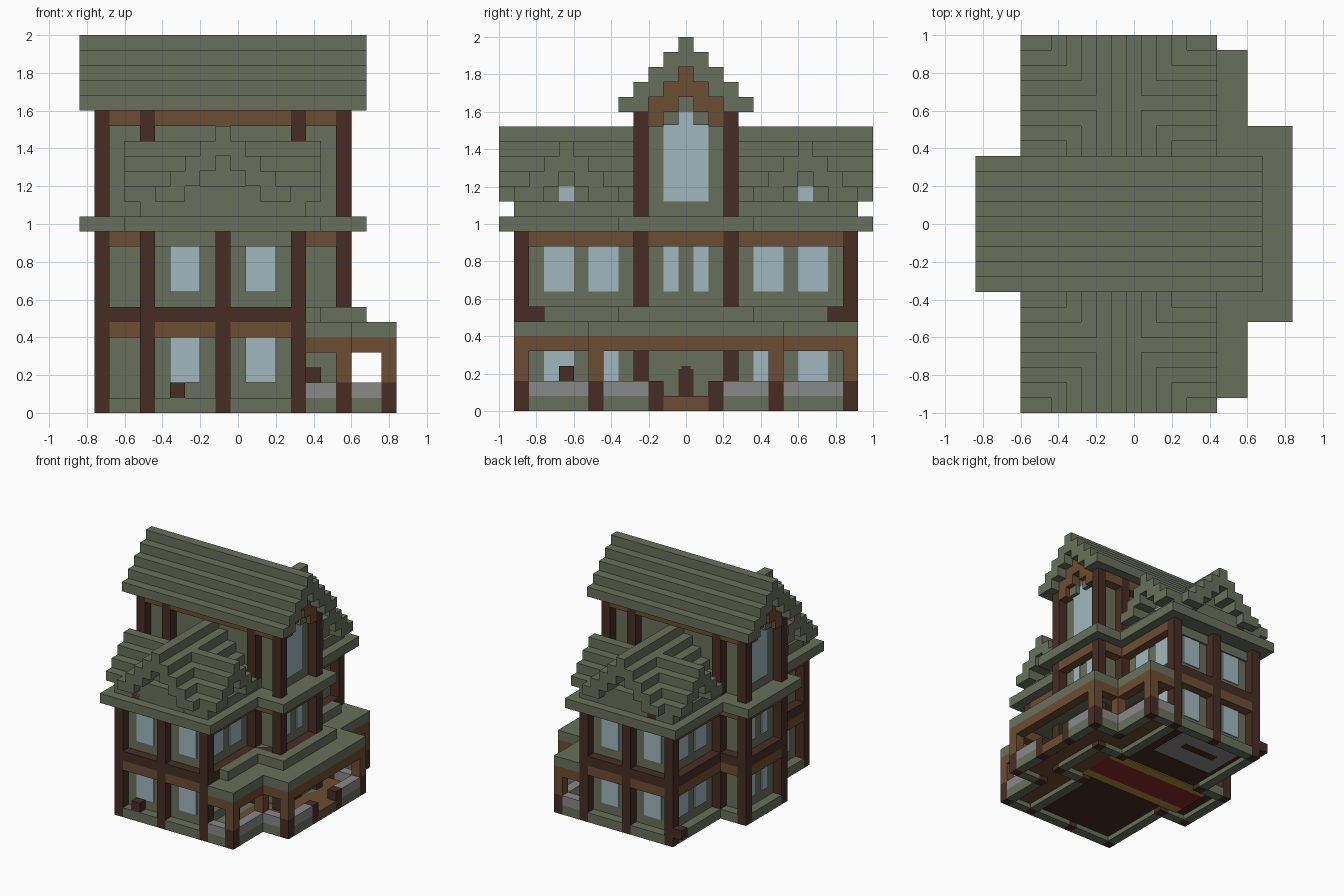
import bpy
import bmesh
from mathutils import Matrix, Vector

if "Cube" in bpy.data.objects:
    bpy.data.objects.remove(bpy.data.objects["Cube"])

U = 0.08    # building block size
CX = -0.08  # symmetry line of the house body in x


def material(name, r, g, b):
    m = bpy.data.materials.new(name)
    m.use_nodes = True
    m.diffuse_color = (r, g, b, 1)
    m.node_tree.nodes["Principled BSDF"].inputs["Base Color"].default_value = (r, g, b, 1)
    return m


GREEN = material("moss green", .138, .163, .104)
DARK = material("dark timber", .061, .027, .017)
BROWN = material("brown timber", .152, .074, .032)
GLASS = material("pale glass", .35, .475, .52)
GREY = material("grey stone", .25, .25, .25)
RED = material("red carpet", .26, .02, .02)
GOLD = material("gold trim", .40, .27, .03)

parts = {}


def box(part, mat, x0, x1, y0, y1, z0, z1, my=True, mx=False):
    """Add a box to a part, optionally mirrored in y and about the body centre in x."""
    bm = parts.setdefault(part, (bmesh.new(), mat))[0]
    spans_x = {(x0, x1)}
    if mx:
        spans_x.add((round(2 * CX - x1, 4), round(2 * CX - x0, 4)))
    spans_y = {(y0, y1)}
    if my:
        spans_y.add((-y1, -y0))
    for ax, bx in sorted(spans_x):
        for ay, by in sorted(spans_y):
            size = Vector((bx - ax, by - ay, z1 - z0))
            mid = Vector(((ax + bx) / 2, (ay + by) / 2, (z0 + z1) / 2))
            bmesh.ops.create_cube(bm, size=1, matrix=Matrix.Translation(mid) @ Matrix.Diagonal(size.to_4d()))


def stepped_gable(part, mat, axis, mid, run, top, first, last, core=None):
    """Stepped roof shell along an axis; core is the run of the recessed solid filling."""
    for k in range(first, last):
        z1 = top - k * U
        outer = U / 2 + k * U
        inner = max(0, outer - 2 * U)
        strips = [(mid - outer, mid - inner), (mid + inner, mid + outer)]
        if inner == 0:
            strips = [(mid - outer, mid + outer)]
        pieces = [(part, mat, s, run) for s in strips]
        if core and inner:
            pieces.append(("gable_walls", GREEN, (mid - inner, mid + inner), core))
        for name, m, s, r in pieces:
            if axis == "x":
                box(name, m, *r, *s, z1 - U, z1, my=mid != 0)
            else:
                box(name, m, *s, *r, z1 - U, z1)


# Recessed walls of the wings and of the central tower
box("wing_walls", GREEN, -.44, .28, .20, .84, .06, 1.04)
box("tower_walls", GREEN, -.68, .52, -.20, .20, .06, 1.60)

# Timber posts
for x in (-.12, .28):
    box("wing_posts", DARK, x, x + U, .84, .92, 0, .96, mx=True)
box("tower_posts", DARK, .52, .60, .20, .28, 0, 1.60, mx=True)
box("tower_posts", DARK, .28, .36, .20, .28, 0, 1.60, mx=True)

# Horizontal bands around the body: base, lower beam, floor beam, upper beam
bands = (("base_course", GREEN, 0, .08), ("lower_beams", BROWN, .40, .48),
         ("floor_beams", DARK, .48, .56), ("upper_beams", BROWN, .88, .96))
for name, mat, z0, z1 in bands:
    if name != "upper_beams":
        box(name, mat, -.04, .28, .84, .92, z0, z1, mx=True)       # wing ends
    box(name, mat, .28, .36, .28, .84, z0, z1, mx=True)            # wing sides
    box(name, mat, .36, .52, .20, .28, z0, z1, mx=True)            # tower flanks
    box(name, mat, .52, .60, -.20, .20, z0, z1, mx=True)           # tower ends
box("wing_lintels", GREEN, -.04, .28, .84, .86, .88, .96, mx=True)
box("tower_top_beams", BROWN, -.44, .28, .20, .28, 1.52, 1.60)
box("tower_top_beams", BROWN, .36, .52, .20, .28, 1.52, 1.60, mx=True)

# Windows as thin panes on the recessed walls
T = .008
for z0, z1 in ((.16, .40), (.64, .88)):
    box("wing_end_windows", GLASS, .04, .20, .84, .84 + T, z0, z1, mx=True)
    for y in (.36, .60):
        box("wing_side_windows", GLASS, .28, .28 + T, y, y + .16, z0, z1, mx=True)
box("tower_windows", GLASS, .52, .52 + T, .04, .12, .64, .88, mx=True)
box("tower_windows", GLASS, -.68 - T, -.68, .04, .12, .16, .40)
box("tall_windows", GLASS, .52, .52 + T, -.12, .12, 1.12, 1.53, mx=True)
box("tall_windows", GLASS, .52, .52 + T, -.04, .04, 1.53, 1.60, mx=True)

# Eaves slabs
box("tower_eaves", GREEN, -.84, .68, -.36, .36, .96, 1.04)
box("wing_eaves", GREEN, -.60, .44, .36, 1.0, .96, 1.04)

# Wing roofs: main gable along y, cross gable along x
stepped_gable("wing_roof", GREEN, "y", CX, (.20, 1.0), 1.52, 0, 5, (.20, .84))
stepped_gable("wing_roof_foot", GREEN, "y", CX, (.20, .92), 1.52, 5, 6, (.20, .84))
stepped_gable("cross_roof", GREEN, "x", .64, (-.60, .44), 1.44, 0, 4, (-.44, .28))
for y in (.36, .84):
    box("cross_roof_foot", GREEN, -.52, .36, y, y + U, 1.04, 1.12)
box("gable_walls", GREEN, -.44, .28, .44, .84, 1.04, 1.12)

# Gable windows and dark brackets
box("gable_windows", GLASS, -.12, -.04, .84, .84 + T, 1.12, 1.20)
box("gable_windows", GLASS, .28, .28 + T, .60, .68, 1.12, 1.20, mx=True)
box("gable_brackets", DARK, .12, .20, .84, .92, 1.04, 1.12, mx=True)
for y in (.44, .76):
    box("gable_brackets", DARK, .28, .36, y, y + U, 1.04, 1.12, mx=True)

# Tower roof with a brown arch beneath it
stepped_gable("tower_roof", GREEN, "x", 0, (-.84, .68), 2.0, 0, 5)
stepped_gable("gable_arch", BROWN, "x", 0, (-.76, .60), 1.84, 0, 3, (-.68, .52))
box("gable_arch", BROWN, .52, .60, .12, .20, 1.52, 1.60, mx=True)
box("window_corners", GREEN, .52, .56, .04, .12, 1.53, 1.60, mx=True)

# Porch edges, used by base, rails and beams: x and y spans
edges = ((.36, .52, .84, .92), (.52, .60, .52, .84), (.60, .76, .44, .52), (.76, .84, .20, .44))
for e in edges:
    box("porch_base", GREEN, *e, 0, .08)
    box("porch_rails", GREY, *e, .08, .16)
    box("porch_beams", BROWN, *e, .32, .40)
box("porch_beams", BROWN, .76, .84, -.20, .20, .32, .40)
box("porch_step", BROWN, .76, .84, -.12, .12, 0, .08)

# Porch posts: dark feet, brown shafts
for x, y in ((.52, .84), (.52, .44), (.76, .44)):
    box("porch_feet", DARK, x, x + U, y, y + U, 0, .16)
    box("porch_posts", BROWN, x, x + U, y, y + U, .16, .40)
box("porch_feet", DARK, .76, .84, .12, .20, 0, .16)

# Porch roof slabs
box("porch_roof", GREEN, .36, .60, -.92, .92, .40, .48)
box("porch_roof", GREEN, .60, .84, -.52, .52, .40, .48)
box("porch_roof_step", GREEN, .36, .44, -.76, .76, .48, .56)
box("porch_roof_step", GREEN, .44, .68, -.36, .36, .48, .56)

# Entrance wall and door
box("entrance_wall", GREEN, .52, .56, -.20, .20, .08, .40)
box("door", DARK, .56, .56 + T, -.04, .04, .08, .225)
box("door", DARK, .56, .56 + T, -.025, .025, .225, .24)

# Floors, carpet and hearth, seen from underneath
box("house_floor", DARK, -.44, .28, -.84, .84, .04, .06)
box("house_floor", DARK, -.68, -.44, -.20, .20, .04, .06)
box("porch_floor", BROWN, .36, .52, -.84, .84, .04, .08)
box("porch_floor", BROWN, .52, .76, -.44, .44, .04, .08)
box("porch_floor", BROWN, .28, .36, -.28, .28, .04, .08)
box("carpet", RED, -.60, .36, -.12, .12, .032, .04)
box("carpet_trim", GOLD, -.60, .36, .12, .20, .032, .04)
box("hearth", GREY, -.40, .16, .44, .84, .032, .04, my=False)
box("hearth_slot", DARK, -.28, .04, .62, .68, .026, .032, my=False)

# Small timber blocks beside the walls
box("front_block", DARK, -.36, -.28, -.92, -.84, .08, .16, my=False)
box("side_block", DARK, -.60, -.52, .84, .92, .08, .16, my=False)
box("porch_stool", DARK, .36, .44, -.68, -.60, .08, .24, my=False)

# Turn every part into an object
for name, (bm, mat) in parts.items():
    mesh = bpy.data.meshes.new(name)
    bm.to_mesh(mesh)
    bm.free()
    mesh.materials.append(mat)
    bpy.context.scene.collection.objects.link(bpy.data.objects.new(name, mesh))
